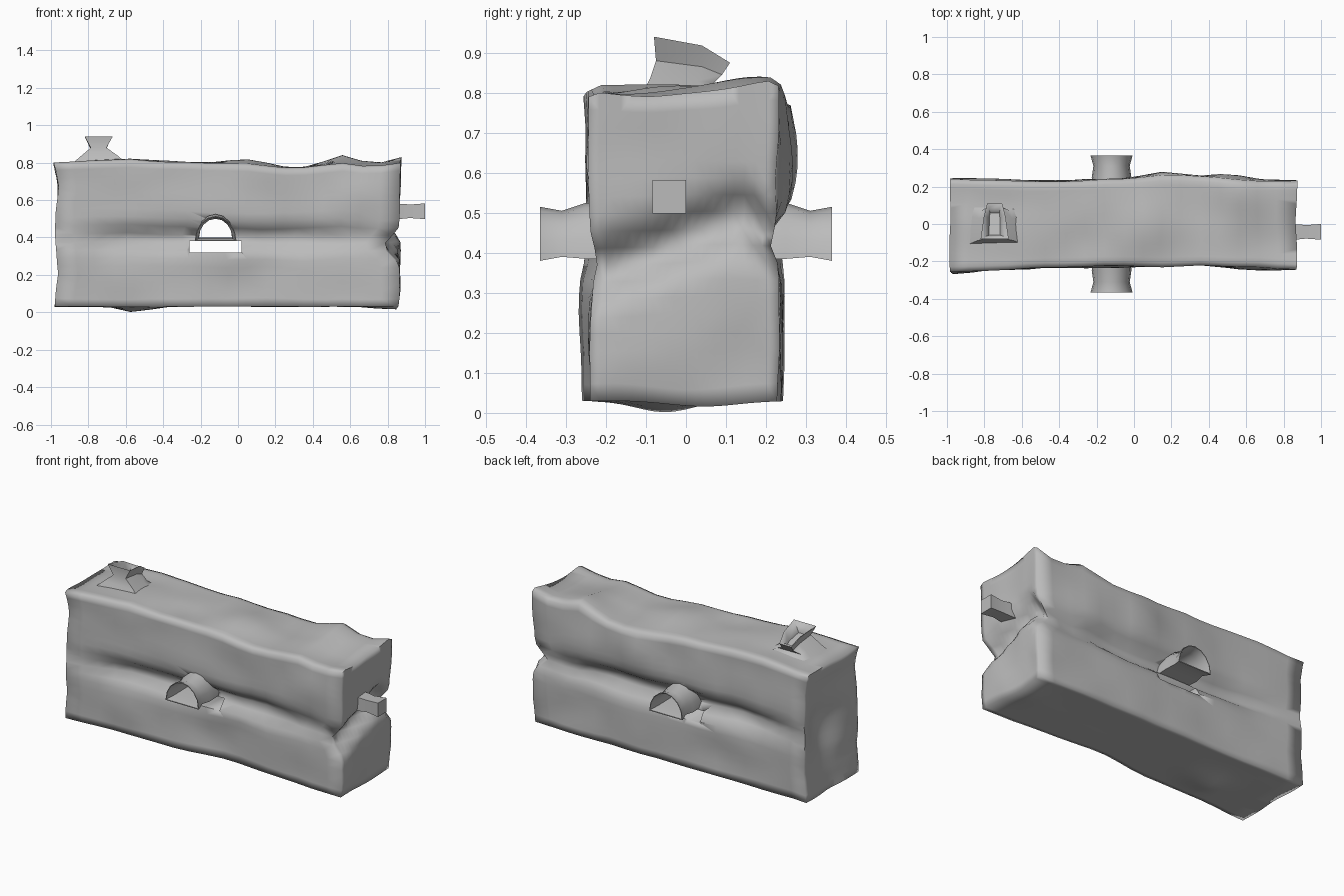
import bpy, bmesh, math
from mathutils import Vector, noise

old = bpy.data.objects.get("Cube")
if old:
    bpy.data.objects.remove(old, do_unlink=True)

stone = bpy.data.materials.new("stone grey")
stone.use_nodes = True
grey = (0.5, 0.5, 0.5, 1)
stone.diffuse_color = grey
stone.node_tree.nodes["Principled BSDF"].inputs["Base Color"].default_value = grey


def finish(bm, name, angle=50):
    bmesh.ops.recalc_face_normals(bm, faces=bm.faces)
    me = bpy.data.meshes.new(name)
    bm.to_mesh(me)
    bm.free()
    me.materials.append(stone)
    ob = bpy.data.objects.new(name, me)
    bpy.context.collection.objects.link(ob)
    bpy.ops.object.select_all(action='DESELECT')
    ob.select_set(True)
    bpy.context.view_layer.objects.active = ob
    bpy.ops.object.shade_smooth_by_angle(angle=math.radians(angle))
    return ob


def curve(points, t):
    """Piecewise linear value at t."""
    if t <= points[0][0]:
        return points[0][1]
    for (a, p), (b, q) in zip(points, points[1:]):
        if t <= b:
            return p + (q - p) * (t - a) / (b - a)
    return points[-1][1]


def loft(rings, name, caps=True):
    """Skin a list of equal-length rings."""
    bm = bmesh.new()
    loops = [[bm.verts.new(p) for p in ring] for ring in rings]
    n = len(loops[0])
    for a, b in zip(loops, loops[1:]):
        for i in range(n):
            j = (i + 1) % n
            bm.faces.new((a[i], a[j], b[j], b[i]))
    if caps:
        bm.faces.new(loops[0])
        bm.faces.new(loops[-1])
    return finish(bm, name)


# Outline curves of the long lumpy body
TOP = [(-.98, .80), (-.6, .82), (-.1, .79), (.3, .775), (.55, .80), (.7, .775), (.87, .80)]
FRONT = [(-.98, -.255), (-.4, -.23), (.1, -.225), (.4, -.22), (.87, -.24)]
BACK = [(-.98, .245), (-.5, .23), (.15, .24), (.5, .235), (.87, .23)]
RIGHT_END = [(.03, .85), (.18, .865), (.34, .86), (.43, .77), (.53, .855), (.8, .87)]
LEFT_END = [(.03, -.98), (.2, -.96), (.4, -.985), (.55, -.975), (.66, -.96), (.8, -.985)]

# Local swells and hollows: centre, reach, push
LUMPS = [
    ((.58, .17, .82), .14, (0, 0, .05)),     # roof peak
    ((.02, 0, .8), .16, (0, 0, .03)),        # roof hump
    ((.88, .22, .8), .1, (0, 0, .03)),       # roof corner
    ((.18, .25, .68), .17, (0, .04, 0)),     # upper back bulges
    ((.47, .25, .6), .13, (0, .03, 0)),
    ((-.95, -.27, .24), .14, (0, -.02, 0)),  # lower front corner
    ((.6, -.23, .64), .16, (0, -.015, 0)),   # upper front bulge
    ((.06, -.24, .15), .2, (0, .04, 0)),     # lower front hollow
    ((-.97, .03, .42), .16, (.09, 0, 0)),    # left end hollow
    ((-.55, -.05, .03), .1, (0, 0, -.03)),   # foot bumps
    ((.82, .05, .03), .12, (0, 0, -.015)),
]

# Body: two stacked masses joined at a pinched waist
bm = bmesh.new()
bmesh.ops.create_cube(bm, size=2)
bmesh.ops.subdivide_edges(bm, edges=bm.edges[:], cuts=17, use_grid_fill=True)
for v in bm.verts:
    u, s, w = v.co
    x0 = -.055 + .925 * u
    z = .03 + (curve(TOP, x0) - .03) * (w + 1) / 2
    tilt = .08 * (s if s < .7 else 2.8 - 3 * s) * (u + 1) / 2
    left, right = curve(LEFT_END, z), curve(RIGHT_END, z - tilt)
    x = left + (right - left) * (u + 1) / 2
    y = curve(FRONT, x0) + (curve(BACK, x0) - curve(FRONT, x0)) * (s + 1) / 2
    groove = math.exp(-((z - .41 - .06 * y) / .05) ** 2)
    y *= 1 - .33 * groove * math.exp(-((x + .05) / .75) ** 4)
    if w > .99 and abs(s) > .99:
        z -= .012
    co = Vector((x, y, z))
    push = Vector()
    for centre, reach, amount in LUMPS:
        push += Vector(amount) * math.exp(-((co - Vector(centre)).length / reach) ** 2)
    bump = noise.noise_vector(Vector((x * 4, y * 5, z * 5)) + Vector((3, 7, 1)))
    bump.z *= .2 if w < -.99 else 1
    v.co = co + push + bump * .012
bmesh.ops.triangulate(bm, faces=bm.faces[:])
body = finish(bm, "lumpy_body", 100)


def arch(y, half, low, high, cx=-.12, n=8):
    """Half-round outline with a flat floor."""
    return [(cx + half * math.cos(math.pi * i / n), y,
             low + (high - low) * math.sin(math.pi * i / n)) for i in range(n + 1)]


def box_ring(y, x0, x1, z0, z1):
    return [(x0, y, z0), (x1, y, z0), (x1, y, z1), (x0, y, z1)]


# Openings right through the body: arched tunnel and the slot below it
cutters = [
    loft([arch(-.5, .088, .40, .51), arch(.5, .088, .40, .51)], "tunnel_cutter"),
    loft([box_ring(-.5, -.26, .02, .32, .38), box_ring(.5, -.26, .02, .32, .38)], "slot_cutter"),
]
bpy.context.view_layer.objects.active = body
for c in cutters:
    c.hide_render = True
    m = body.modifiers.new(c.name, 'BOOLEAN')
    m.operation = 'DIFFERENCE'
    m.solver = 'EXACT'
    m.object = c
    while body.modifiers[0] != m:
        bpy.ops.object.modifier_move_up(modifier=m.name)
    bpy.ops.object.modifier_apply(modifier=m.name)
    bpy.data.objects.remove(c, do_unlink=True)

# Thin flared arched spouts on front and back, walls folded back inside
for side, name in ((-1, "front_spout"), (1, "back_spout")):
    loft([arch(side * .13, .10, .385, .52),
          arch(side * .25, .106, .385, .525),
          arch(side * .31, .097, .39, .505),
          arch(side * .365, .112, .38, .515),
          arch(side * .365, .107, .385, .51),
          arch(side * .31, .09, .395, .50),
          arch(side * .13, .088, .40, .51)], name, False)

# Square stub on the left end
loft([[(x, -.042 + h * a, .54 + h * b) for a, b in ((-1, -1), (1, -1), (1, 1), (-1, 1))]
      for x, h in ((.72, .04), (.88, .04), (.92, .036), (1.0, .042))], "end_stub")


def stack_ring(cx, front, mid, back):
    """Six-point ring; each row is half width, y, z."""
    (a, ya, za), (b, yb, zb), (c, yc, zc) = front, mid, back
    return [(cx - a, ya, za), (cx + a, ya, za), (cx + b, yb, zb),
            (cx + c, yc, zc), (cx - c, yc, zc), (cx - b, yb, zb)]


# Tilted flared stack on the roof with a shallow mouth
loft([stack_ring(-.74, (.17, -.12, .775), (.17, .05, .775), (.15, .11, .775)),
      stack_ring(-.74, (.10, -.09, .835), (.09, .03, .83), (.08, .07, .825)),
      stack_ring(-.745, (.042, -.075, .88), (.04, .04, .865), (.037, .09, .845)),
      stack_ring(-.745, (.075, -.08, .94), (.058, .04, .918), (.04, .11, .875)),
      stack_ring(-.745, (.06, -.07, .93), (.045, .04, .91), (.03, .09, .875)),
      stack_ring(-.745, (.03, -.06, .88), (.028, .03, .865), (.025, .06, .85))],
     "roof_stack")
